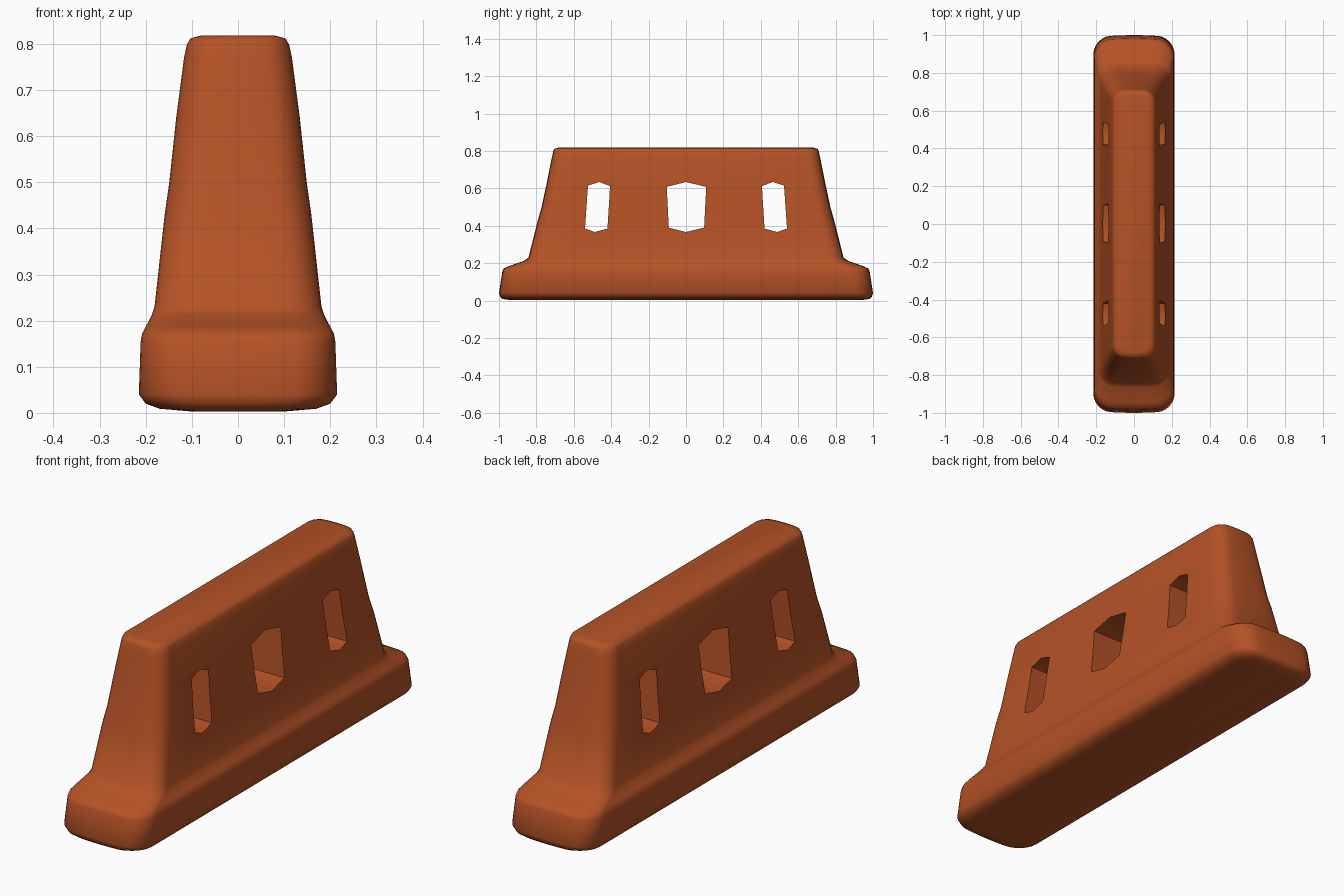
import bpy, bmesh, math

if "Cube" in bpy.data.objects:
    bpy.data.objects.remove(bpy.data.objects["Cube"])

orange = bpy.data.materials.new("burnt orange plastic")
orange.diffuse_color = (0.46, 0.085, 0.019, 1)
orange.use_nodes = True
orange.node_tree.nodes["Principled BSDF"].inputs["Base Color"].default_value = orange.diffuse_color


def new_object(name, bm):
    bmesh.ops.recalc_face_normals(bm, faces=bm.faces)
    me = bpy.data.meshes.new(name)
    bm.to_mesh(me)
    bm.free()
    me.materials.append(orange)
    ob = bpy.data.objects.new(name, me)
    bpy.context.collection.objects.link(ob)
    return ob


def ring(hx, hy, r, bulge, steps=6):
    """Rounded rectangle with slightly bowed ends."""
    r = min(r, hx * 0.8)
    pts = []
    for q, (sx, sy) in enumerate(((1, 1), (-1, 1), (-1, -1), (1, -1))):
        for i in range(steps + 1):
            a = math.pi / 2 * (q + i / steps)
            x = sx * (hx - r) + r * math.cos(a)
            y = sy * (hy - r - bulge) + r * math.sin(a)
            pts.append((x, y + sy * bulge * (1 - (x / hx) ** 2)))
        # middle points of the short ends
        if q in (0, 2):
            n = 4
            for i in range(1, n):
                x = sx * (hx - r) * (1 - 2 * i / n)
                pts.append((x, sy * (hy - bulge * (x / hx) ** 2)))
    return pts


# Barrier body: lofted sections (z, half width, half length, corner radius)
sections = [
    (0.003, 0.100, 0.940, 0.06), (0.009, 0.170, 0.982, 0.08),
    (0.020, 0.200, 0.994, 0.085), (0.040, 0.215, 1.000, 0.09),
    (0.155, 0.211, 0.982, 0.09), (0.172, 0.208, 0.974, 0.09),
    (0.185, 0.201, 0.945, 0.085), (0.212, 0.187, 0.868, 0.075),
    (0.230, 0.181, 0.842, 0.07), (0.430, 0.159, 0.792, 0.065),
    (0.500, 0.149, 0.772, 0.065), (0.640, 0.134, 0.742, 0.06),
    (0.770, 0.117, 0.716, 0.055), (0.798, 0.111, 0.710, 0.05),
    (0.812, 0.103, 0.703, 0.045), (0.818, 0.080, 0.680, 0.035),
]
bm = bmesh.new()
rings = [[bm.verts.new((x, y, z)) for x, y in ring(hx, hy, r, 0.012)]
         for z, hx, hy, r in sections]
for a, b in zip(rings, rings[1:]):
    n = len(a)
    for i in range(n):
        j = (i + 1) % n
        bm.faces.new((a[i], a[j], b[j], b[i]))
bm.faces.new(rings[0][::-1])
bm.faces.new(rings[-1])
barrier = new_object("barrier_body", bm)

# Six-sided slots cut through the body (y, z outlines)
middle = [(0, 0.367), (0.097, 0.39), (0.108, 0.608), (0, 0.634),
          (-0.103, 0.608), (-0.092, 0.39)]
side = [(0.488, 0.367), (0.540, 0.385), (0.524, 0.615), (0.464, 0.634),
        (0.406, 0.612), (0.420, 0.385)]
bm = bmesh.new()
for outline in (middle, side, [(-y, z) for y, z in side]):
    ends = [[bm.verts.new((x, y, z)) for y, z in outline] for x in (-0.4, 0.4)]
    for e in ends:
        bm.faces.new(e)
    for i in range(6):
        j = (i + 1) % 6
        bm.faces.new((ends[0][i], ends[0][j], ends[1][j], ends[1][i]))
cutter = new_object("slot_cutter", bm)
cutter.hide_render = True

bpy.context.view_layer.objects.active = barrier
barrier.select_set(True)
cutter.select_set(False)
mod = barrier.modifiers.new("slots", 'BOOLEAN')
mod.operation = 'DIFFERENCE'
mod.solver = 'EXACT'
mod.object = cutter
bpy.ops.object.modifier_apply(modifier=mod.name)
bpy.data.objects.remove(cutter)
bpy.ops.object.shade_smooth_by_angle(angle=math.radians(50))
